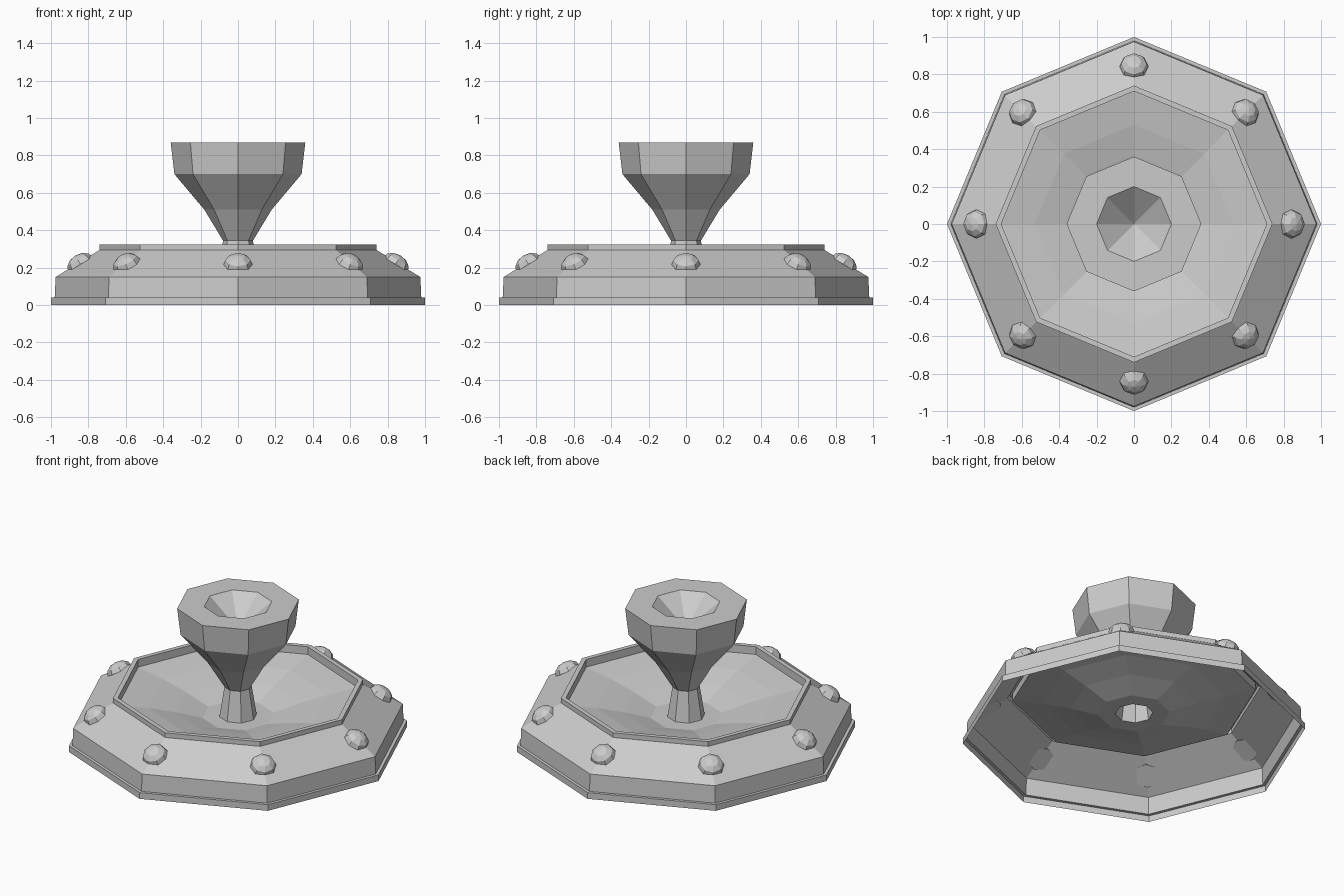
import bpy, bmesh, math
from mathutils import Matrix, Vector

if "Cube" in bpy.data.objects:
    bpy.data.objects.remove(bpy.data.objects["Cube"])

SIDES = 8


def lathe(name, profile, matrix=Matrix()):
    """Spin an (r, z) profile into an eight-sided flat-shaded surface."""
    bm = bmesh.new()
    rings = []
    for r, z in profile:
        if r == 0:
            rings.append([bm.verts.new((0, 0, z))] * SIDES)
        else:
            rings.append([bm.verts.new((r * math.cos(math.tau * i / SIDES),
                                        r * math.sin(math.tau * i / SIDES), z))
                          for i in range(SIDES)])
    for a, b in zip(rings, rings[1:]):
        for i in range(SIDES):
            j = (i + 1) % SIDES
            bm.faces.new(list(dict.fromkeys((a[i], a[j], b[j], b[i]))))
    bm.transform(matrix)
    mesh = bpy.data.meshes.new(name)
    bm.to_mesh(mesh)
    bm.free()
    obj = bpy.data.objects.new(name, mesh)
    bpy.context.collection.objects.link(obj)
    return obj


# Hollow base: stepped skirt, sloped shoulder and raised rim
lathe("base_shell", [(1.0, 0), (1.0, 0.04), (0.98, 0.04), (0.975, 0.15),
                     (0.74, 0.295), (0.74, 0.325), (0.71, 0.325), (0.71, 0.275)])

# Sunken dish inside the rim, with its flat floor around the stem
lathe("dish", [(0.71, 0.275), (0.53, 0.245), (0.37, 0.205), (0.21, 0.155), (0.11, 0.155)])

# Stem flaring into the cup, with a conical recess on top
lathe("stem_and_cup", [(0.11, 0.155), (0.08, 0.345), (0.18, 0.51), (0.34, 0.70),
                       (0.36, 0.87), (0.20, 0.87), (0, 0.71)])

# Domed rivets on the shoulder ridges
slope = math.atan2(0.145, 0.235)
dome = [(0, 0)] + [(0.077 * math.cos(a), 0.055 * math.sin(a))
                   for a in (0, math.pi / 6, math.pi / 3)] + [(0, 0.055)]
normal = Vector((math.sin(slope), 0, math.cos(slope)))
for i in range(SIDES):
    place = (Matrix.Rotation(math.tau * i / SIDES, 4, 'Z')
             @ Matrix.Translation(Vector((0.848, 0, 0.228)) - 0.012 * normal)
             @ Matrix.Rotation(slope, 4, 'Y'))
    lathe(f"rivet_{i + 1}", dome, place)
